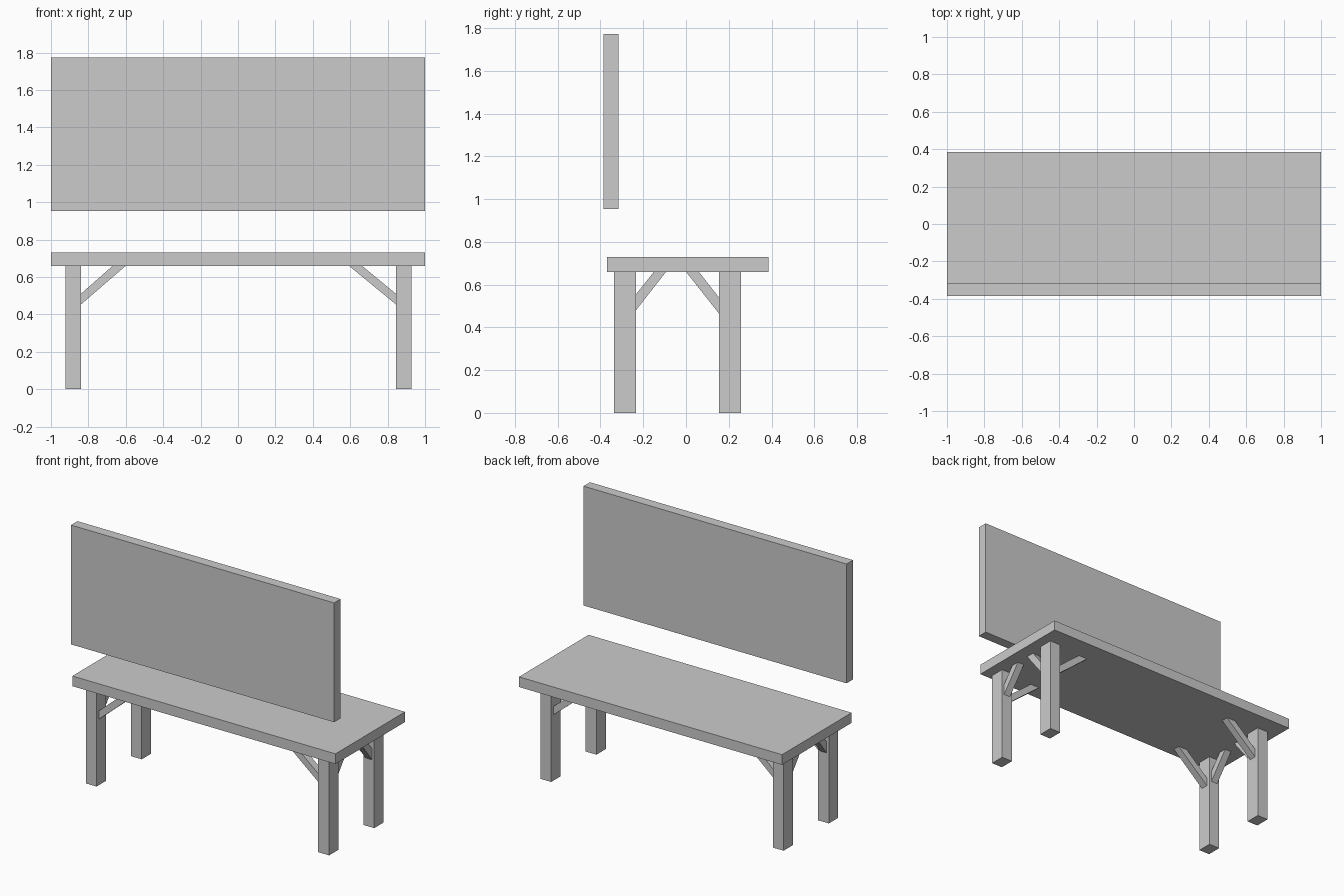
import bpy, bmesh

if "Cube" in bpy.data.objects:
    bpy.data.objects.remove(bpy.data.objects["Cube"])


def prism(name, profile, axis, lo, hi):
    """Extrude a profile along x (profile in y,z) or along y (profile in x,z)."""
    bm = bmesh.new()

    def point(a, z, d):
        return (d, a, z) if axis == "x" else (a, d, z)

    face = bm.faces.new([bm.verts.new(point(a, z, lo)) for a, z in profile])
    res = bmesh.ops.extrude_face_region(bm, geom=[face])
    verts = [g for g in res["geom"] if isinstance(g, bmesh.types.BMVert)]
    step = (hi - lo, 0, 0) if axis == "x" else (0, hi - lo, 0)
    bmesh.ops.translate(bm, verts=verts, vec=step)
    bmesh.ops.recalc_face_normals(bm, faces=bm.faces)
    mesh = bpy.data.meshes.new(name)
    bm.to_mesh(mesh)
    bm.free()
    obj = bpy.data.objects.new(name, mesh)
    bpy.context.collection.objects.link(obj)
    return obj


def box(name, x, y, z):
    return prism(name, [(y[0], z[0]), (y[1], z[0]), (y[1], z[1]), (y[0], z[1])], "x", *x)


UNDER = 0.66   # underside of the seat
HALF = 0.025   # half the brace width

# Seat slab and floating back panel
box("seat", (-1, 1), (-0.37, 0.385), (UNDER, 0.73))
box("back_panel", (-1, 1), (-0.385, -0.315), (0.953, 1.773))

# Leg positions, inner face to seat brace: (leg low, leg high, brace profile)
sides = {
    "left": (-0.922, -0.84, [(-0.84, 0.453), (-0.60, UNDER), (-0.67, UNDER), (-0.84, 0.51)]),
    "right": (0.845, 0.928, [(0.845, 0.453), (0.593, UNDER), (0.663, UNDER), (0.845, 0.51)]),
}
rows = {
    "front": (-0.336, -0.234, [(-0.234, 0.48), (-0.093, UNDER), (-0.15, UNDER), (-0.234, 0.555)]),
    "back": (0.154, 0.257, [(0.154, 0.465), (0.0, UNDER), (0.06, UNDER), (0.154, 0.54)]),
}

# Four legs, each with one lengthwise and one crosswise brace
for side, (x0, x1, long_profile) in sides.items():
    for row, (y0, y1, cross_profile) in rows.items():
        tag = f"{row}_{side}"
        cx, cy = (x0 + x1) / 2, (y0 + y1) / 2
        box(f"{tag}_leg", (x0, x1), (y0, y1), (0, UNDER))
        prism(f"{tag}_long_brace", long_profile, "y", cy - HALF, cy + HALF)
        prism(f"{tag}_cross_brace", cross_profile, "x", cx - HALF, cx + HALF)
